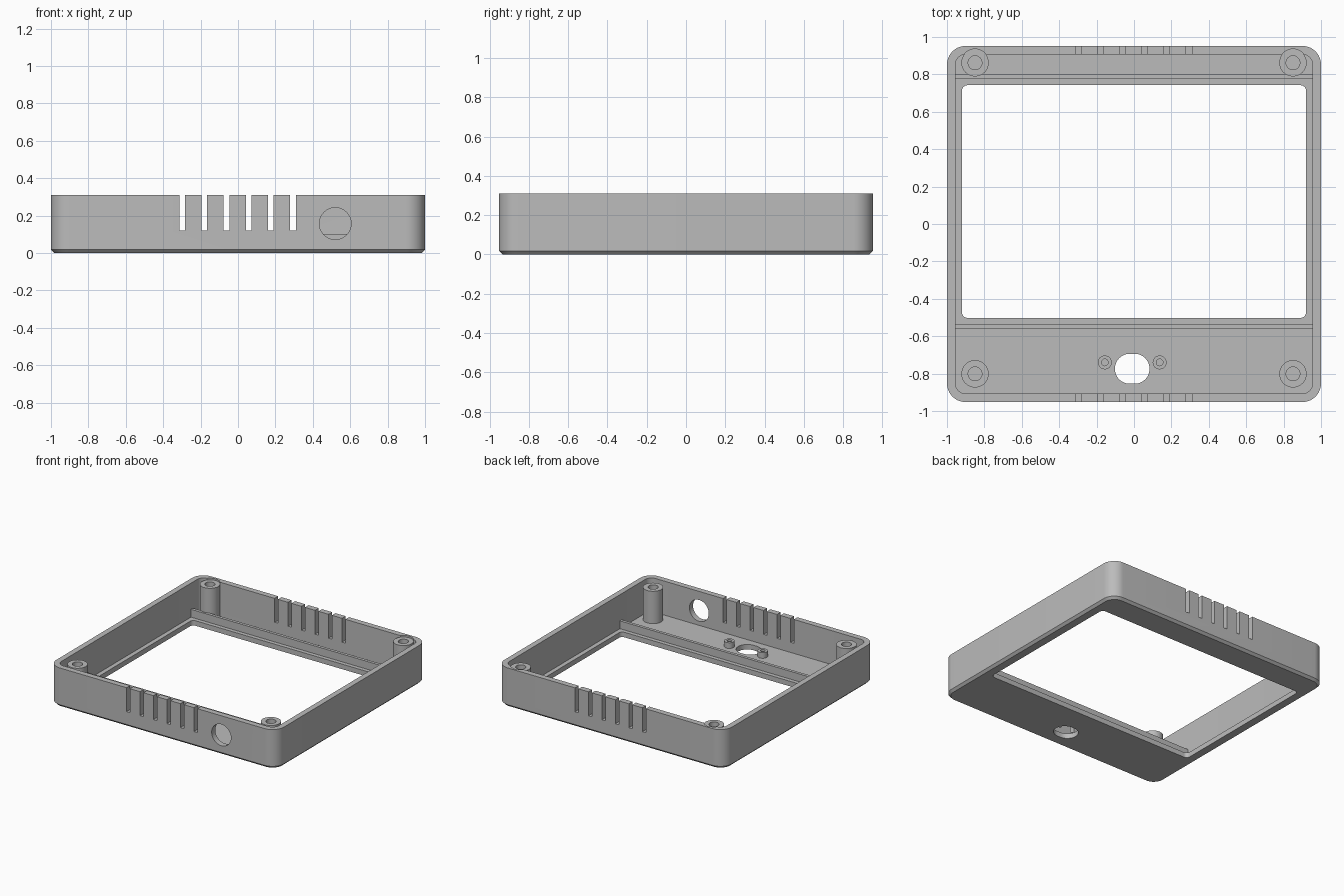
import bpy, bmesh
from math import cos, sin, pi, radians

if "Cube" in bpy.data.objects:
    bpy.data.objects.remove(bpy.data.objects["Cube"], do_unlink=True)

grey = bpy.data.materials.new("case grey")
grey.use_nodes = True
colour = (0.5, 0.5, 0.5, 1)
grey.diffuse_color = colour
grey.node_tree.nodes["Principled BSDF"].inputs["Base Color"].default_value = colour

HEIGHT, FLOOR, POST_TOP = 0.31, 0.04, 0.297
parts, cutters = [], []


def finish(name, bm, store):
    bmesh.ops.recalc_face_normals(bm, faces=bm.faces)
    mesh = bpy.data.meshes.new(name)
    bm.to_mesh(mesh)
    bm.free()
    mesh.materials.append(grey)
    obj = bpy.data.objects.new(name, mesh)
    bpy.context.collection.objects.link(obj)
    store.append(obj)
    return obj


def rounded_outline(x0, x1, y0, y1, r, steps=12):
    """Corner arcs of a rounded rectangle, counter-clockwise."""
    centres = [(x1 - r, y1 - r), (x0 + r, y1 - r), (x0 + r, y0 + r), (x1 - r, y0 + r)]
    return [(cx + r * cos(a), cy + r * sin(a))
            for q, (cx, cy) in enumerate(centres)
            for a in [(q + i / steps) * pi / 2 for i in range(steps + 1)]]


def loft(name, sections, store):
    """Closed solid through (outline, z) sections."""
    bm = bmesh.new()
    rings = [[bm.verts.new((x, y, z)) for x, y in outline] for outline, z in sections]
    n = len(rings[0])
    for low, high in zip(rings, rings[1:]):
        for i in range(n):
            j = (i + 1) % n
            bm.faces.new((low[i], low[j], high[j], high[i]))
    bm.faces.new(rings[0][::-1])
    bm.faces.new(rings[-1])
    return finish(name, bm, store)


def box(name, x0, x1, y0, y1, z0, z1, store):
    outline = [(x0, y0), (x1, y0), (x1, y1), (x0, y1)]
    return loft(name, [(outline, z0), (outline, z1)], store)


def circle(x, y, r, n=40):
    return [(x + r * cos(2 * pi * i / n), y + r * sin(2 * pi * i / n)) for i in range(n)]


def post(name, x, y, r, hole, top, hole_bottom):
    """Screw post with a blind hole, rooted in the floor."""
    sections = [(circle(x, y, r), FLOOR / 2), (circle(x, y, r), top),
                (circle(x, y, hole), top), (circle(x, y, hole), hole_bottom)]
    return loft(name, sections, parts)


# Outer shell with a chamfered bottom edge
CH = 0.018
base = rounded_outline(-1 + CH, 1 - CH, -0.952 + CH, 0.952 - CH, 0.1 - CH)
outer = rounded_outline(-1, 1, -0.952, 0.952, 0.1)
shell = loft("case_shell", [(base, 0), (outer, CH), (outer, HEIGHT)], parts)

# Interior, screen window and oval floor opening
for name, outline, z0 in [
        ("interior_cutter", rounded_outline(-0.955, 0.955, -0.907, 0.907, 0.055), FLOOR),
        ("window_cutter", rounded_outline(-0.92, 0.92, -0.502, 0.742, 0.03), -0.1),
        ("oval_cutter", rounded_outline(-0.102, 0.083, -0.854, -0.694, 0.079), -0.1)]:
    loft(name, [(outline, z0), (outline, 0.5)], cutters)

# Vent slots in the front and back walls
for i in range(6):
    x = (i - 2.5) * 0.1185 - 0.002
    for side in (-1, 1):
        y0, y1 = sorted((side * 0.88, side * 1.1))
        box("vent_cutter", x - 0.015, x + 0.015, y0, y1, 0.12, 0.5, cutters)

# Round port through the front wall
port = [(x, -z) for x, z in circle(0.52, -0.157, 0.085, 48)]
port_cutter = loft("port_cutter", [(port, 0.88), (port, 1.1)], cutters)
for v in port_cutter.data.vertices:
    x, z, depth = v.co
    v.co = (x, -depth, z)
port_cutter.data.flip_normals()

# Notches in the wall top around the back posts
for x in (-0.85, 0.85):
    ring = circle(x, 0.862, 0.0735)
    loft("notch_cutter", [(ring, POST_TOP), (ring, 0.5)], cutters)

for cutter in cutters:
    bm = bmesh.new()
    bm.from_mesh(cutter.data)
    bmesh.ops.recalc_face_normals(bm, faces=bm.faces)
    bm.to_mesh(cutter.data)
    bm.free()
    cutter.hide_render = True
    mod = shell.modifiers.new(cutter.name, "BOOLEAN")
    mod.operation, mod.solver, mod.object = "DIFFERENCE", "EXACT", cutter

# Bake the cuts and drop the cutters
bpy.context.view_layer.update()
baked = bpy.data.meshes.new_from_object(
    shell.evaluated_get(bpy.context.evaluated_depsgraph_get()))
shell.modifiers.clear()
shell.data = baked
for cutter in cutters:
    bpy.data.objects.remove(cutter, do_unlink=True)

# Ribs along the window
box("back_rib", -0.96, 0.96, 0.774, 0.798, FLOOR / 2, 0.102, parts)
box("front_rib", -0.96, 0.96, -0.558, -0.534, FLOOR / 2, 0.102, parts)

# Corner posts and the two small bosses beside the oval opening
for side, x in (("right", -0.85), ("left", 0.85)):
    for end, y in (("front", -0.801), ("back", 0.862)):
        post(f"{end}_{side}_post", x, y, 0.073, 0.037, POST_TOP, 0.1)
for side, x in (("right", -0.156), ("left", 0.137)):
    post(f"{side}_boss", x, -0.74, 0.037, 0.018, 0.085, FLOOR)

# Smooth the curves, keep the edges sharp
bpy.ops.object.select_all(action="DESELECT")
for obj in parts:
    obj.select_set(True)
bpy.context.view_layer.objects.active = shell
bpy.ops.object.shade_smooth_by_angle(angle=radians(30))
